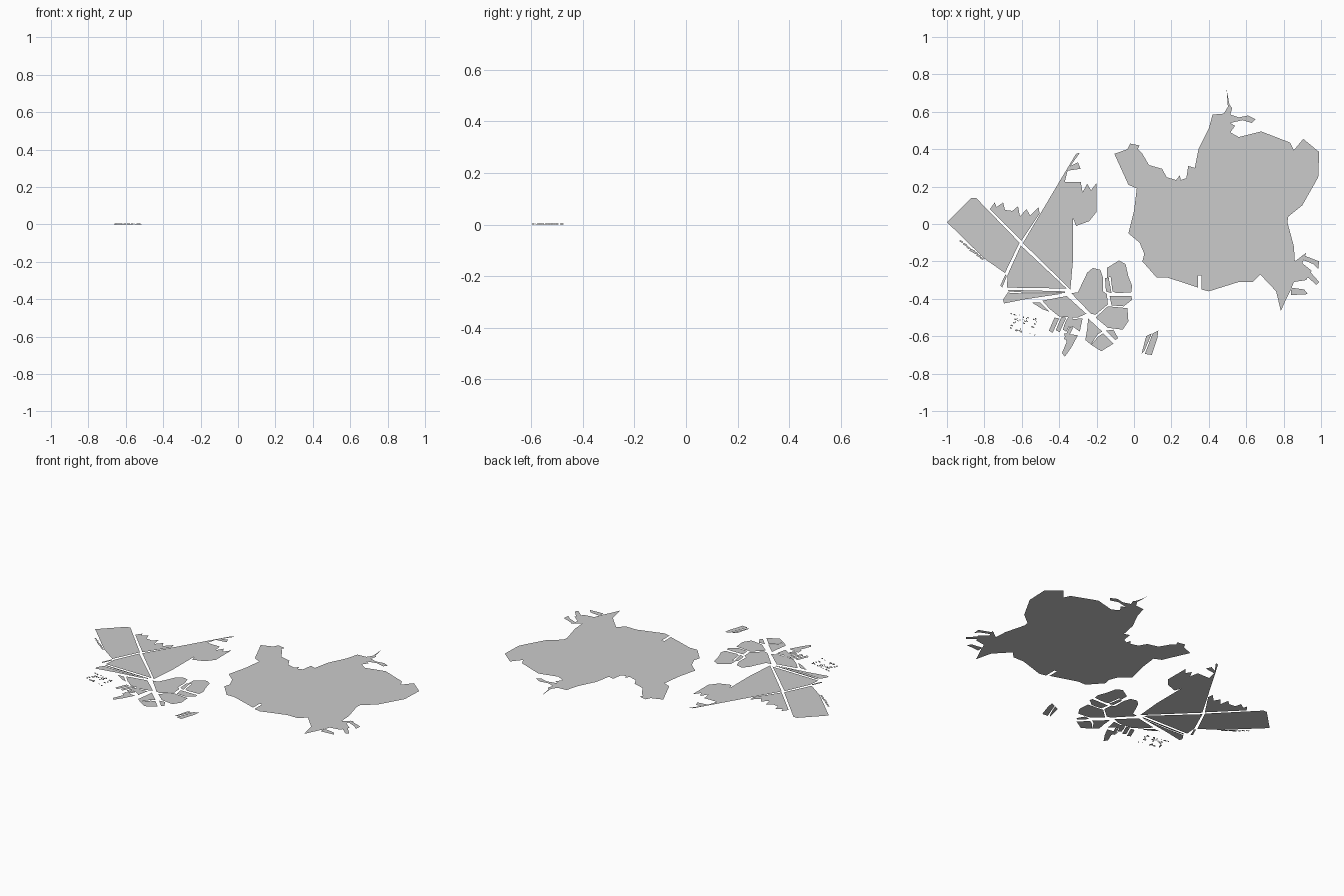
import bpy, bmesh, math, random


def patch(name, *pts):
    """Flat ground piece filled from its outline."""
    bm = bmesh.new()
    face = bm.faces.new([bm.verts.new((x, y, 0)) for x, y in pts])
    face.normal_update()
    if face.normal.z < 0:
        face.normal_flip()
    bmesh.ops.triangulate(bm, faces=[face])
    return finish(name, bm)


def finish(name, bm):
    mesh = bpy.data.meshes.new(name)
    bm.to_mesh(mesh)
    bm.free()
    ob = bpy.data.objects.new(name, mesh)
    bpy.context.collection.objects.link(ob)
    return ob


# Large eastern landmass
patch("east_land",
      (-.105, .375), (-.035, .4), (-.02, .43), (.03, .42), (.02, .4), (.045, .375),
      (.08, .315), (.15, .295), (.175, .25), (.225, .235), (.245, .26), (.25, .235),
      (.28, .245), (.29, .31), (.325, .3), (.345, .4), (.40, .51), (.42, .585),
      (.48, .59), (.51, .64), (.495, .72), (.5, .65), (.525, .62), (.515, .585),
      (.56, .57), (.61, .58), (.65, .56), (.63, .54), (.58, .555), (.515, .54),
      (.54, .525), (.515, .49), (.56, .465), (.68, .495), (.835, .435), (.855, .395),
      (.905, .455), (.99, .385), (.985, .25), (.9, .10), (.825, .04), (.82, .01),
      (.855, -.12), (.86, -.2), (.92, -.155), (.90, -.21), (.95, -.25),
      (.92, -.30), (.855, -.31), (.835, -.36), (.805, -.42), (.785, -.465),
      (.76, -.36), (.675, -.27), (.635, -.31), (.56, -.31), (.4, -.36), (.36, -.35),
      (.36, -.275), (.343, -.275), (.343, -.34), (.175, -.285), (.12, -.285),
      (.045, -.2), (.055, -.16), (.03, -.10), (-.03, -.05), (0, .07), (.015, .19), (-.03, .21))

# Thin quays along the eastern shore
patch("quay_north", (.90, -.165), (.99, -.20), (.985, -.24), (.96, -.215), (.90, -.19))
patch("quay_middle", (.91, -.22), (.99, -.31), (.975, -.325), (.90, -.26))
patch("quay_south", (.84, -.34), (.91, -.35), (.93, -.375), (.84, -.38))

# Western fields, separated by narrow roads
patch("west_field", (-1, .01), (-.87, .14), (-.845, .14), (-.612, -.10), (-.69, -.262), (-.80, -.185))
patch("north_field",
      (-.77, .08), (-.745, .115), (-.735, .09), (-.70, .115), (-.69, .075), (-.65, .07),
      (-.62, .095), (-.61, .04), (-.575, .08), (-.555, .045), (-.51, .09), (-.505, .055),
      (-.602, -.09))
patch("central_field",
      (-.594, -.102), (-.37, .275), (-.31, .375), (-.29, .38), (-.34, .31), (-.30, .33),
      (-.285, .295), (-.355, .285), (-.37, .225), (-.285, .225), (-.275, .17), (-.25, .215),
      (-.23, .18), (-.20, .22), (-.20, .065), (-.24, .015), (-.31, -.01), (-.325, .03),
      (-.325, -.18), (-.34, -.35))
patch("south_field", (-.605, -.115), (-.36, -.345), (-.68, -.34), (-.675, -.27))
patch("south_strip", (-.688, -.27), (-.68, -.28), (-.705, -.34), (-.715, -.33))
patch("road_strip_upper", (-.675, -.352), (-.37, -.36), (-.37, -.368), (-.59, -.366), (-.67, -.36))
patch("road_strip_lower", (-.675, -.367), (-.585, -.372), (-.38, -.372), (-.58, -.402), (-.695, -.425), (-.70, -.405))

# Harbour town blocks north of the main road
patch("town_block_west", (-.335, -.37), (-.30, -.365), (-.25, -.26), (-.22, -.235), (-.18, -.245),
      (-.165, -.29), (-.165, -.36), (-.145, -.375), (-.14, -.43), (-.205, -.485), (-.23, -.48))
patch("town_block_north", (-.145, -.29), (-.145, -.235), (-.08, -.195), (-.045, -.215), (-.03, -.28),
      (-.01, -.33), (-.015, -.365), (-.095, -.37), (-.115, -.36), (-.125, -.28))
patch("town_block_middle", (-.155, -.29), (-.135, -.29), (-.12, -.37), (-.15, -.36))
patch("town_block_east", (-.13, -.385), (-.015, -.385), (-.01, -.405), (-.055, -.44), (-.12, -.435))
patch("town_block_quay", (-.205, -.50), (-.14, -.44), (-.035, -.45), (-.03, -.52), (-.06, -.565), (-.14, -.555))
patch("town_block_point", (-.15, -.57), (-.11, -.565), (-.085, -.61), (-.10, -.62))

# Town blocks south of the main road
patch("south_block_long", (-.49, -.41), (-.36, -.385), (-.255, -.48), (-.30, -.50), (-.40, -.495), (-.45, -.455))
patch("south_block_outer", (-.545, -.42), (-.50, -.42), (-.45, -.47), (-.49, -.455))
patch("south_block_key", (-.245, -.505), (-.17, -.575), (-.195, -.59), (-.23, -.645), (-.26, -.62), (-.25, -.56))
patch("south_block_tip", (-.165, -.585), (-.11, -.64), (-.175, -.68), (-.23, -.645), (-.19, -.60))
patch("south_block_mid", (-.36, -.51), (-.275, -.505), (-.29, -.575), (-.325, -.55), (-.375, -.545))
patch("south_pier", (-.375, -.585), (-.30, -.595), (-.335, -.66), (-.37, -.71), (-.385, -.69), (-.36, -.63))
for i in range(3):
    x, y = -.455 + i * .037, -.57 + i * .003
    patch(f"dock_finger_{i}", (x, y), (x + .02, y - .012), (x + .055, y + .065), (x + .03, y + .07))
patch("dock_finger_long", (-.375, -.615), (-.36, -.62), (-.325, -.555), (-.345, -.55))

# Island split by a slit
patch("island_west", (.04, -.695), (.065, -.60), (.095, -.585), (.055, -.68))
patch("island_east", (.058, -.695), (.10, -.585), (.13, -.57), (.125, -.61), (.095, -.70))

# Scrub patches beside the west field
random.seed(4)
for i in range(7):
    t = i / 6
    x, y = -.93 + .11 * t, -.085 - .09 * t
    w, h = random.uniform(.014, .025), random.uniform(.008, .014)
    patch(f"scrub_{i}", (x, y), (x + w, y - h), (x + w * .8, y - 2 * h), (x - w * .2, y - h))

# Scattered tiny houses standing on the ground
bm = bmesh.new()
for i in range(42):
    u, v = random.random(), random.random()
    x, y = -.66 + .14 * u, -.475 - .03 * u - .095 * v
    sx, sy, h = (random.uniform(.004, .011), random.uniform(.003, .007), random.uniform(.002, .004))
    vs = bmesh.ops.create_cube(bm, size=1)["verts"]
    c, s = math.cos(-.4), math.sin(-.4)
    for p in vs:
        a, b = p.co.x * sx, p.co.y * sy
        p.co = (x + a * c - b * s, y + a * s + b * c, (p.co.z + .5) * h)
finish("tiny_houses", bm)
